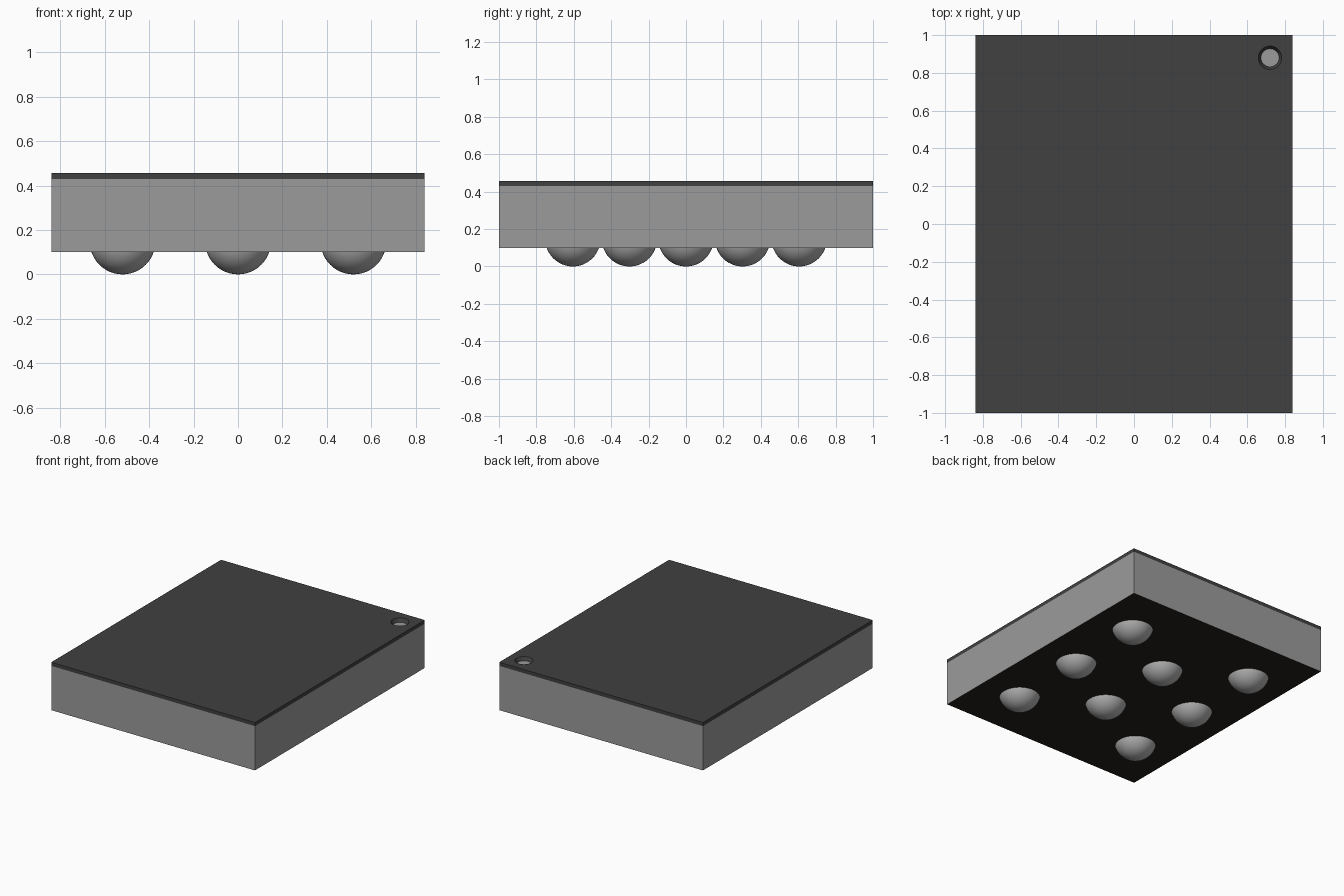
import bpy, bmesh, math

cube = bpy.data.objects.get("Cube")
if cube:
    bpy.data.objects.remove(cube, do_unlink=True)

HX, HY = 0.84, 1.0
Z_BASE, Z_LID, Z_TOP = 0.10, 0.43, 0.457
DOT = (0.72, 0.88)


def material(name, rgb):
    m = bpy.data.materials.new(name)
    m.use_nodes = True
    m.diffuse_color = (*rgb, 1)
    m.node_tree.nodes["Principled BSDF"].inputs["Base Color"].default_value = (*rgb, 1)
    return m


body_grey = material("body grey", (0.33, 0.33, 0.33))
lid_black = material("lid charcoal", (0.052, 0.052, 0.052))
under_brown = material("underside dark brown", (0.019, 0.014, 0.011))
solder_grey = material("solder grey", (0.42, 0.42, 0.42))


def add_object(name, bm, *mats):
    bmesh.ops.recalc_face_normals(bm, faces=bm.faces)
    me = bpy.data.meshes.new(name)
    bm.to_mesh(me)
    bm.free()
    for m in mats:
        me.materials.append(m)
    ob = bpy.data.objects.new(name, me)
    bpy.context.collection.objects.link(ob)
    return ob


def box(z0, z1):
    bm = bmesh.new()
    bmesh.ops.create_cube(bm, size=1)
    for v in bm.verts:
        v.co = (v.co.x * 2 * HX, v.co.y * 2 * HY, z0 if v.co.z < 0 else z1)
    return bm


# Package body, with a dark underside
bm = box(Z_BASE, Z_LID)
bm.normal_update()
for f in bm.faces:
    f.material_index = 1 if f.normal.z < -0.5 else 0
add_object("package_body", bm, body_grey, under_brown)

# Lid: outer walls plus a top sheet pierced by a tapered marker hole
bm = bmesh.new()
SEG = 32


def ring(radius, z):
    return [bm.verts.new((DOT[0] + radius * math.cos(2 * math.pi * i / SEG),
                          DOT[1] + radius * math.sin(2 * math.pi * i / SEG), z))
            for i in range(SEG)]


def bridge(lower, upper):
    n = len(lower)
    for i in range(n):
        j = (i + 1) % n
        bm.faces.new((lower[i], lower[j], upper[j], upper[i]))


def close_edges(a, b):
    loop = [bm.edges.get((r[i], r[i - 1])) for r in (a, b) for i in range(len(r))]
    bmesh.ops.triangle_fill(bm, edges=loop, use_beauty=True)


corners = [(-HX, -HY), (HX, -HY), (HX, HY), (-HX, HY)]
low, high = [[bm.verts.new((x, y, z)) for x, y in corners] for z in (Z_LID, Z_TOP)]
hole_low, hole_high = ring(0.048, Z_LID + 0.001), ring(0.062, Z_TOP)
bridge(low, high)
bridge(hole_low, hole_high)
close_edges(high, hole_high)
add_object("top_lid", bm, lid_black)

# Pale floor of the marker hole
bm = bmesh.new()
bm.faces.new(ring(0.048, Z_LID + 0.001))
add_object("marker_dot", bm, body_grey)

# Staggered solder balls, partly sunk into the underside
R = 0.148
spots = [(x, y) for x in (-0.52, 0.52) for y in (-0.605, 0, 0.605)] + [(0, -0.3025), (0, 0.3025)]
for n, (x, y) in enumerate(spots, 1):
    bm = bmesh.new()
    bmesh.ops.create_uvsphere(bm, u_segments=40, v_segments=24, radius=R)
    bmesh.ops.translate(bm, verts=bm.verts, vec=(x, y, R))
    # Keep only the exposed cap
    bmesh.ops.bisect_plane(bm, geom=bm.verts[:] + bm.edges[:] + bm.faces[:],
                           plane_co=(0, 0, Z_BASE), plane_no=(0, 0, 1), clear_outer=True)
    for f in bm.faces:
        f.smooth = True
    ob = add_object(f"solder_ball_{n}", bm, solder_grey)
    # Open caps need outward normals
    ob.data.update()
    if ob.data.polygons[0].normal.z > 0:
        ob.data.flip_normals()
